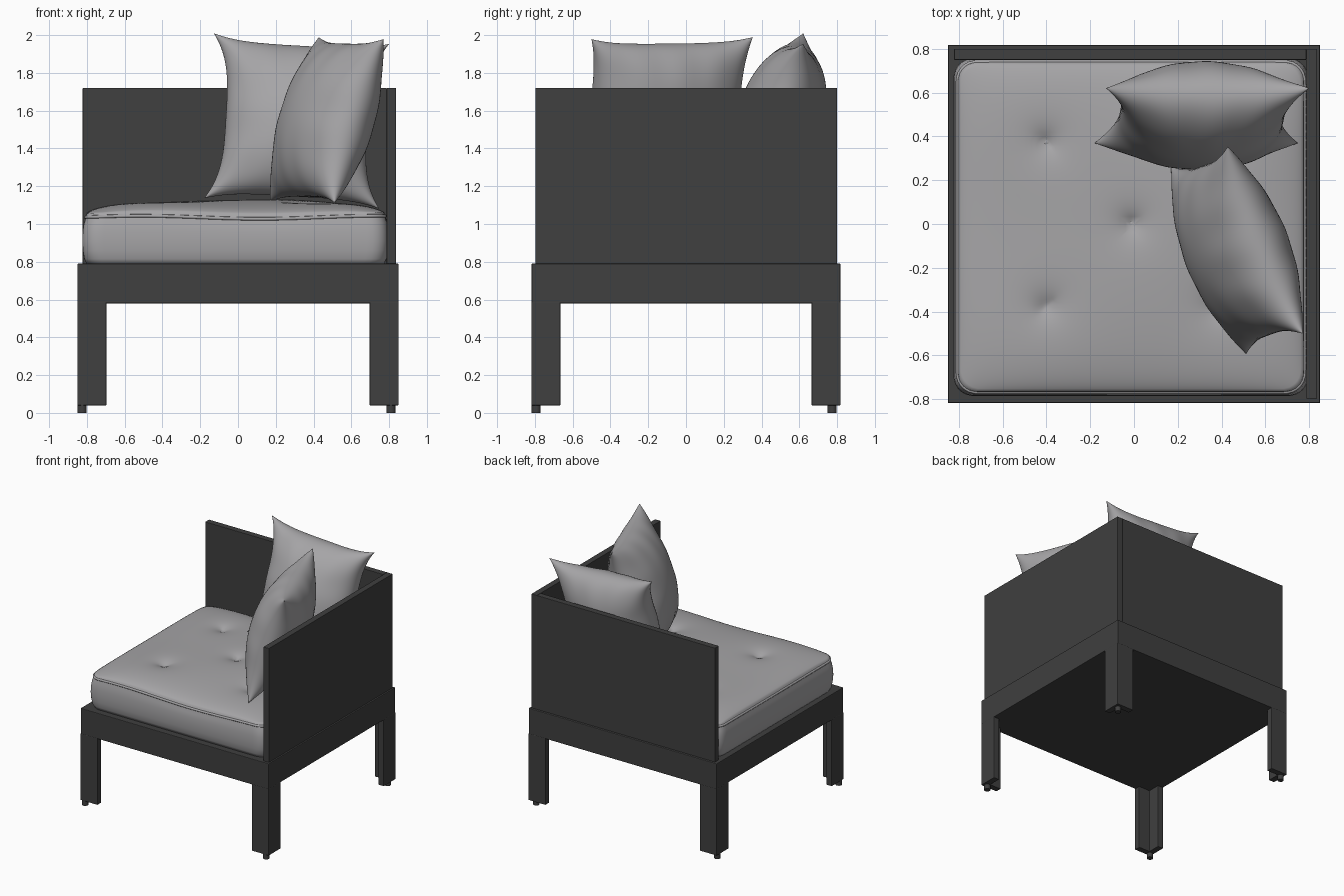
import bpy, bmesh, math
from mathutils import Vector, Matrix

if "Cube" in bpy.data.objects:
    bpy.data.objects.remove(bpy.data.objects["Cube"])


def material(name, value):
    m = bpy.data.materials.new(name)
    m.diffuse_color = (*value, 1)
    m.use_nodes = True
    m.node_tree.nodes["Principled BSDF"].inputs["Base Color"].default_value = m.diffuse_color
    return m


FRAME = material("charcoal frame", (0.05, 0.05, 0.05))
FABRIC = material("grey fabric", (0.38, 0.375, 0.385))


def finish(name, bm, mat, smooth=None):
    bmesh.ops.recalc_face_normals(bm, faces=bm.faces)
    me = bpy.data.meshes.new(name)
    bm.to_mesh(me)
    bm.free()
    me.materials.append(mat)
    ob = bpy.data.objects.new(name, me)
    bpy.context.collection.objects.link(ob)
    if smooth:
        bpy.ops.object.select_all(action='DESELECT')
        ob.select_set(True)
        bpy.context.view_layer.objects.active = ob
        bpy.ops.object.shade_smooth_by_angle(angle=math.radians(smooth))
    return ob


def prism(name, outline, z0, z1, bevel=0.005):
    """Extrude a flat outline from z0 to z1 with slightly eased edges."""
    bm = bmesh.new()
    face = bm.faces.new([bm.verts.new((x, y, z0)) for x, y in outline])
    ext = bmesh.ops.extrude_face_region(bm, geom=[face])["geom"]
    for v in ext:
        if isinstance(v, bmesh.types.BMVert):
            v.co.z = z1
    ob = finish(name, bm, FRAME)
    mod = ob.modifiers.new("eased edges", 'BEVEL')
    mod.width, mod.segments = bevel, 2
    return ob


def rect(x0, x1, y0, y1):
    return [(x0, y0), (x1, y0), (x1, y1), (x0, y1)]


# Base frame, back panel and side panel
X, Y = 0.85, 0.818
prism("base_frame", rect(-X, X, -Y, Y), 0.58, 0.79)
prism("back_panel", rect(-0.822, 0.787, 0.75, 0.80), 0.785, 1.72, 0.003)
prism("side_panel", rect(0.787, 0.837, -0.797, 0.80), 0.785, 1.72, 0.003)

# Angle-section legs and small round feet
A, T = 0.153, 0.05
for sx, xn in ((-1, "left"), (1, "right")):
    for sy, yn in ((-1, "front"), (1, "back")):
        L = [(0, 0), (A, 0), (A, T), (T, T), (T, A), (0, A)]
        prism(f"{yn}_{xn}_leg", [(sx * (X - a), sy * (Y - b)) for a, b in L], 0.04, 0.585, 0.003)
        fx = -0.825 if sx < 0 else 0.81
        fy = -0.793 if sy < 0 else 0.774
        bm = bmesh.new()
        bmesh.ops.create_cone(bm, cap_ends=True, segments=20, radius1=0.024, radius2=0.024,
                              depth=0.045, matrix=Matrix.Translation((fx, fy, 0.0225)))
        finish(f"{yn}_{xn}_foot", bm, FRAME, 40)

# Seat cushion: rounded-square rings up the sides and across the domed top
CX, CY, HX, HY = -0.014, -0.014, 0.80, 0.762
TUFTS = [(-0.4, 0.375), (-0.4, -0.375), (-0.01, 0), (0.38, 0.375), (0.38, -0.375)]
SEG = 40


def perimeter(s, r=0.09):
    """Rounded rectangle, evenly spread, scaled by s about the cushion centre."""
    pts = []
    for k in range(4):
        for i in range(SEG):
            t = 2 * i / SEG - 1
            t = math.sin(t * math.pi / 2) * 0.4 + t * 0.6
            u, v = [(t, -1), (1, t), (-t, 1), (-1, -t)][k]
            px, py = u * HX, v * HY
            dx, dy = abs(px) - (HX - r), abs(py) - (HY - r)
            if dx > 0 and dy > 0:
                f = r / math.hypot(dx, dy) if math.hypot(dx, dy) > r else 1
                px = math.copysign(HX - r + dx * f, px)
                py = math.copysign(HY - r + dy * f, py)
            pts.append((CX + px * s, CY + py * s))
    return pts


def wave(x, y):
    return 0.008 * math.sin(5 * x + 1) * math.cos(4 * y)


def top_z(x, y):
    u, v = min(1, abs(x - CX) / HX), min(1, abs(y - CY) / HY)
    z = 1.04 + 0.085 * math.sqrt((1 - u ** 4) * (1 - v ** 4)) + wave(x, y)
    for tx, ty in TUFTS:
        d = math.hypot(x - tx, y - ty)
        z -= 0.05 * math.exp(-d / 0.06)
    return z


bm = bmesh.new()
rings = []
for s, z in ((0.95, 0.785), (0.985, 0.79), (1.0, 0.815), (1.009, 0.86), (1.013, 0.91),
             (1.01, 0.96), (1.003, 1.0), (0.993, 1.025)):
    rings.append([bm.verts.new((x, y, z + (wave(x, y) if z > 0.98 else 0))) for x, y in perimeter(s)])
N = 36
for i in range(N):
    s = 0.985 * (1 - (i / N) ** 1.15)
    rings.append([bm.verts.new((x, y, top_z(x, y))) for x, y in perimeter(s)])
n = 4 * SEG
for a, b in zip(rings, rings[1:]):
    for i in range(n):
        bm.faces.new((a[i], a[(i + 1) % n], b[(i + 1) % n], b[i]))
bm.faces.new(rings[0])
tip = bm.verts.new((CX, CY, top_z(CX, CY)))
for i in range(n):
    bm.faces.new((rings[-1][i], rings[-1][(i + 1) % n], tip))
finish("seat_cushion", bm, FABRIC, 60)

# Piping along the cushion's upper edge
cu = bpy.data.curves.new("cushion_piping", 'CURVE')
cu.dimensions, cu.bevel_depth, cu.bevel_resolution = '3D', 0.009, 2
sp = cu.splines.new('POLY')
pts = perimeter(0.99)
sp.points.add(len(pts) - 1)
for p, (x, y) in zip(sp.points, pts):
    p.co = (x, y, 1.035 + wave(x, y), 1)
sp.use_cyclic_u = True
cu.materials.append(FABRIC)
bpy.context.collection.objects.link(bpy.data.objects.new("cushion_piping", cu))

# Tuft buttons
for k, (x, y) in enumerate(TUFTS):
    bm = bmesh.new()
    bmesh.ops.create_uvsphere(bm, u_segments=16, v_segments=8, radius=0.02,
                              matrix=Matrix.Translation((x, y, top_z(x, y))) @ Matrix.Diagonal((1, 1, 0.5, 1)))
    finish(f"tuft_button_{k + 1}", bm, FABRIC, 60)


def pillow(name, centre, across, up, hw, hh, thick, pinch_side, pinch_top, phase):
    """Plump square pillow with pointed corners and soft creases near the ends."""
    w = Vector(across).normalized()
    nrm = w.cross(Vector(up)).normalized()
    rot = Matrix((w, nrm.cross(w), nrm)).transposed()
    bm = bmesh.new()
    G = 48
    for side in (-1, 1):
        grid = []
        for j in range(G + 1):
            v = math.sin((j / G - 0.5) * math.pi)
            row = []
            for i in range(G + 1):
                u = math.sin((i / G - 0.5) * math.pi)
                x = u * (hw - pinch_side * (1 - abs(v) ** 3.5))
                y = v * (hh - pinch_top * (1 - abs(u) ** 3.5))
                body = math.sqrt(max(0, (1 - u * u) * (1 - v * v)))
                crease = 0.03 * v * v * math.sin(13 * u + phase) + 0.025 * u * u * math.sin(11 * v + phase * 2)
                z = side * thick * body * (1 + crease)
                row.append(bm.verts.new(rot @ Vector((x, y, z)) + Vector(centre)))
            grid.append(row)
        for j in range(G):
            for i in range(G):
                bm.faces.new((grid[j][i], grid[j][i + 1], grid[j + 1][i + 1], grid[j + 1][i]))
    bmesh.ops.remove_doubles(bm, verts=bm.verts, dist=0.0002)
    finish(name, bm, FABRIC, 75)


# Two loose pillows leaning on the back and side panels
pillow("back_pillow", (0.31, 0.495, 1.545), (0.92, 0, -0.055), (0.05, 0.25, 0.87),
       0.465, 0.455, 0.23, 0.09, 0.045, 0.5)
pillow("side_pillow", (0.47, -0.12, 1.55), (0.34, -0.85, -0.01), (0.265, 0.075, 0.865),
       0.46, 0.455, 0.215, 0.045, 0.035, 2.0)
